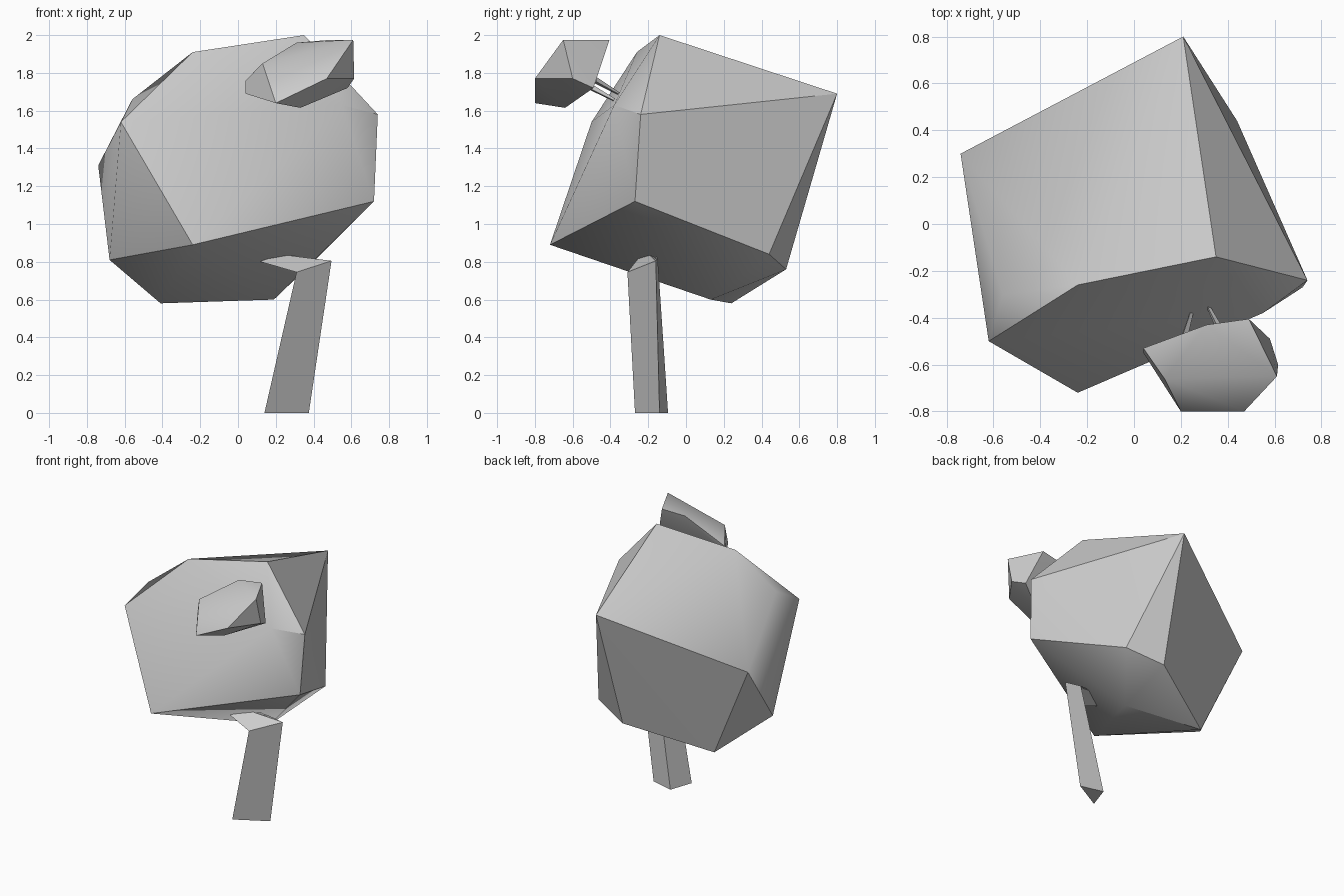
import bpy, bmesh
from mathutils import Vector

if "Cube" in bpy.data.objects:
    bpy.data.objects.remove(bpy.data.objects["Cube"])


def finish(name, bm, angle):
    bmesh.ops.recalc_face_normals(bm, faces=bm.faces[:])
    me = bpy.data.meshes.new(name)
    bm.to_mesh(me)
    bm.free()
    ob = bpy.data.objects.new(name, me)
    bpy.context.collection.objects.link(ob)
    bpy.ops.object.select_all(action='DESELECT')
    ob.select_set(True)
    bpy.context.view_layer.objects.active = ob
    bpy.ops.object.shade_smooth_by_angle(angle=angle)
    return ob


def faceted_clump(name, points):
    """Low-poly foliage block wrapped around its corner points."""
    bm = bmesh.new()
    for p in points:
        bm.verts.new(p)
    res = bmesh.ops.convex_hull(bm, input=bm.verts[:])
    loose = [v for v in bm.verts if not v.link_faces]
    bmesh.ops.delete(bm, geom=loose, context='VERTS')
    return finish(name, bm, 0.6)


def loft(name, rings):
    """Skin matching rings of points and cap both ends."""
    bm = bmesh.new()
    vs = [[bm.verts.new(p) for p in r] for r in rings]
    n = len(rings[0])
    for a, b in zip(vs, vs[1:]):
        for i in range(n):
            j = (i + 1) % n
            bm.faces.new((a[i], a[j], b[j], b[i]))
    bm.faces.new(vs[0])
    bm.faces.new(vs[-1])
    return finish(name, bm, 0.5)


def twig(name, start, end, r0, r1):
    a, b = Vector(start), Vector(end)
    d = (b - a).normalized()
    u = d.orthogonal().normalized()
    w = d.cross(u)
    sides = [u, w * 0.87 - u * 0.5, -w * 0.87 - u * 0.5]
    loft(name, [[c + s * r for s in sides] for c, r in ((a, r0), (b, r1))])


# Large crown: skewed cube corners, then one bulge point per side
faceted_clump("large_crown", [
    (0.35, -0.14, 2.00), (0.21, 0.80, 1.69), (-0.62, -0.50, 1.54), (-0.74, 0.30, 1.31),
    (-0.24, -0.72, 0.89), (0.72, -0.27, 1.12), (0.44, 0.44, 0.84), (-0.41, 0.24, 0.58),
    (0.74, -0.24, 1.58), (0.55, -0.38, 1.63), (-0.24, -0.26, 1.91), (-0.56, -0.30, 1.66),
    (-0.68, -0.09, 0.81), (0.19, 0.13, 0.60), (0.17, 0.53, 0.76)])

# Small crown on the front upper right
faceted_clump("small_crown", [
    (0.20, -0.80, 1.64), (0.47, -0.80, 1.77), (0.61, -0.65, 1.975), (0.49, -0.405, 1.975),
    (0.13, -0.66, 1.85), (0.04, -0.53, 1.76), (0.04, -0.55, 1.69), (0.31, -0.43, 1.96),
    (0.33, -0.64, 1.615), (0.615, -0.60, 1.77), (0.58, -0.49, 1.72)])

# Three-sided trunk that bends into the large crown
loft("trunk", [
    [(0.14, -0.27, 0), (0.375, -0.14, 0), (0.20, -0.095, 0)],
    [(0.31, -0.31, 0.745), (0.495, -0.16, 0.805), (0.36, -0.15, 0.82)],
    [(0.05, -0.25, 0.82), (0.06, -0.22, 0.86), (0.05, -0.17, 0.84)]])

# Twigs joining the two crowns
twig("left_twig", (0.25, -0.36, 1.645), (0.20, -0.52, 1.73), 0.008, 0.02)
twig("right_twig", (0.31, -0.34, 1.68), (0.38, -0.48, 1.76), 0.008, 0.02)
